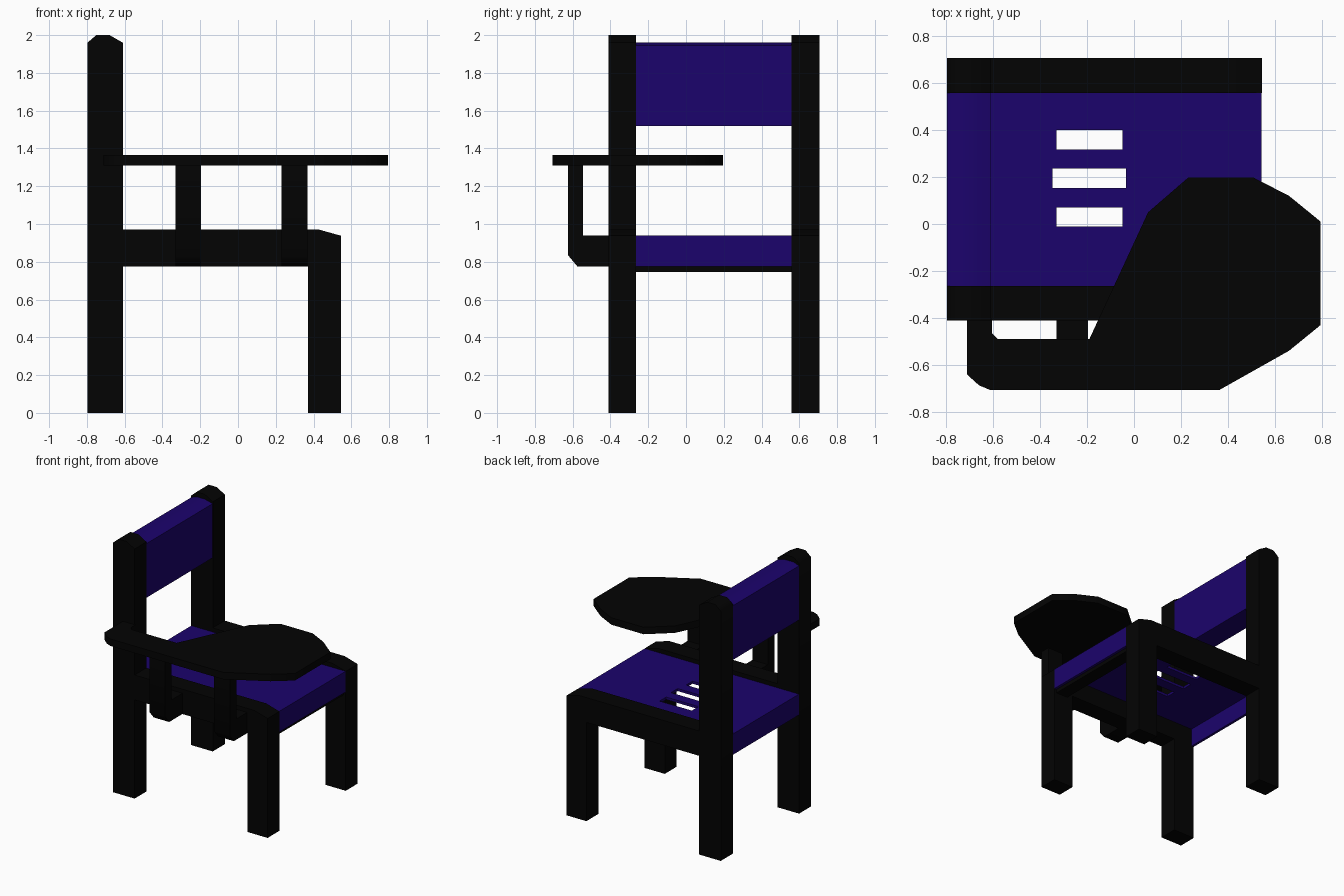
import bpy, bmesh
from mathutils import Vector

if "Cube" in bpy.data.objects:
    bpy.data.objects.remove(bpy.data.objects["Cube"])


def material(name, rgb):
    m = bpy.data.materials.new(name)
    m.diffuse_color = (*rgb, 1)
    m.use_nodes = True
    m.node_tree.nodes["Principled BSDF"].inputs["Base Color"].default_value = m.diffuse_color
    return m


BLACK = material("black", (0.001, 0.001, 0.001))
PURPLE = material("deep purple", (0.011, 0.001, 0.15))


def extrude(name, profile, axis, lo, hi, mat):
    """Extrude a closed 2D profile along x (yz), y (xz) or z (xy)."""
    place = {"x": lambda a, b, t: (t, a, b),
             "y": lambda a, b, t: (a, t, b),
             "z": lambda a, b, t: (a, b, t)}[axis]
    mesh = bpy.data.meshes.new(name)
    bm = bmesh.new()
    face = bm.faces.new([bm.verts.new(place(a, b, lo)) for a, b in profile])
    geo = bmesh.ops.extrude_face_region(bm, geom=[face])["geom"]
    top = [v for v in geo if isinstance(v, bmesh.types.BMVert)]
    bmesh.ops.translate(bm, verts=top, vec=Vector(place(0, 0, hi - lo)))
    bmesh.ops.recalc_face_normals(bm, faces=bm.faces)
    bm.to_mesh(mesh)
    bm.free()
    mesh.materials.append(mat)
    ob = bpy.data.objects.new(name, mesh)
    bpy.context.collection.objects.link(ob)
    # Soft shading across shallow chamfers only
    bpy.ops.object.select_all(action="DESELECT")
    ob.select_set(True)
    bpy.context.view_layer.objects.active = ob
    bpy.ops.object.shade_smooth_by_angle(angle=0.9)
    return ob


def rect(a0, a1, b0, b1):
    return [(a0, b0), (a1, b0), (a1, b1), (a0, b1)]


# Side frames: tall back post, seat rail and front leg in one outline
frame = [(-0.797, 0), (-0.61, 0), (-0.61, 0.775), (0.37, 0.775), (0.37, 0),
         (0.545, 0), (0.545, 0.938), (0.43, 0.97), (-0.61, 0.97),
         (-0.61, 1.96), (-0.68, 2.0), (-0.75, 2.0), (-0.797, 1.96)]
extrude("near_side_frame", frame, "y", -0.411, -0.265, BLACK)
extrude("far_side_frame", frame, "y", 0.558, 0.707, BLACK)

# Backrest panel, flush with the posts
backrest = [(-0.796, 1.52), (-0.611, 1.52), (-0.611, 1.945), (-0.68, 1.962),
            (-0.75, 1.962), (-0.796, 1.945)]
extrude("backrest", backrest, "y", -0.265, 0.558, PURPLE)

# Thin seat sheet folded down at front and rear
seat_profile = [(-0.796, 0.775), (-0.776, 0.775), (-0.776, 0.918), (0.524, 0.918),
                (0.524, 0.775), (0.544, 0.775), (0.544, 0.938), (-0.796, 0.938)]
seat = extrude("seat", seat_profile, "y", -0.265, 0.558, PURPLE)

# Three slots through the seat
for i, (x0, x1, y0, y1) in enumerate([(-0.33, -0.05, -0.01, 0.07),
                                      (-0.348, -0.035, 0.153, 0.237),
                                      (-0.33, -0.05, 0.317, 0.4)]):
    cutter = extrude(f"slot_cutter_{i + 1}", rect(x0, x1, y0, y1), "z", 0.7, 1.1, PURPLE)
    cutter.hide_render = True
    cutter.hide_viewport = True
    cut = seat.modifiers.new(f"slot_{i + 1}", "BOOLEAN")
    cut.operation = "DIFFERENCE"
    cut.solver = "EXACT"
    cut.object = cutter

# Crossbar under the seat front
extrude("front_crossbar", rect(0.42, 0.524, 0.745, 0.777), "y", -0.265, 0.558, BLACK)

# Writing tablet with its armrest and return to the back post
tablet = [(-0.712, -0.40), (-0.712, -0.64), (-0.66, -0.687), (-0.615, -0.706),
          (0.365, -0.706), (0.66, -0.54), (0.795, -0.43), (0.795, 0.01),
          (0.66, 0.12), (0.51, 0.197), (0.23, 0.197), (0.06, 0.05),
          (-0.19, -0.49), (-0.58, -0.49), (-0.605, -0.465), (-0.605, -0.40)]
extrude("writing_tablet", tablet, "z", 1.31, 1.365, BLACK)

# Bent brackets carrying the armrest
bracket = [(-0.40, 0.775), (-0.40, 0.938), (-0.545, 0.938), (-0.545, 1.315),
           (-0.625, 1.315), (-0.625, 0.835), (-0.575, 0.775)]
extrude("rear_arm_bracket", bracket, "x", -0.33, -0.195, BLACK)
extrude("front_arm_bracket", bracket, "x", 0.23, 0.367, BLACK)
